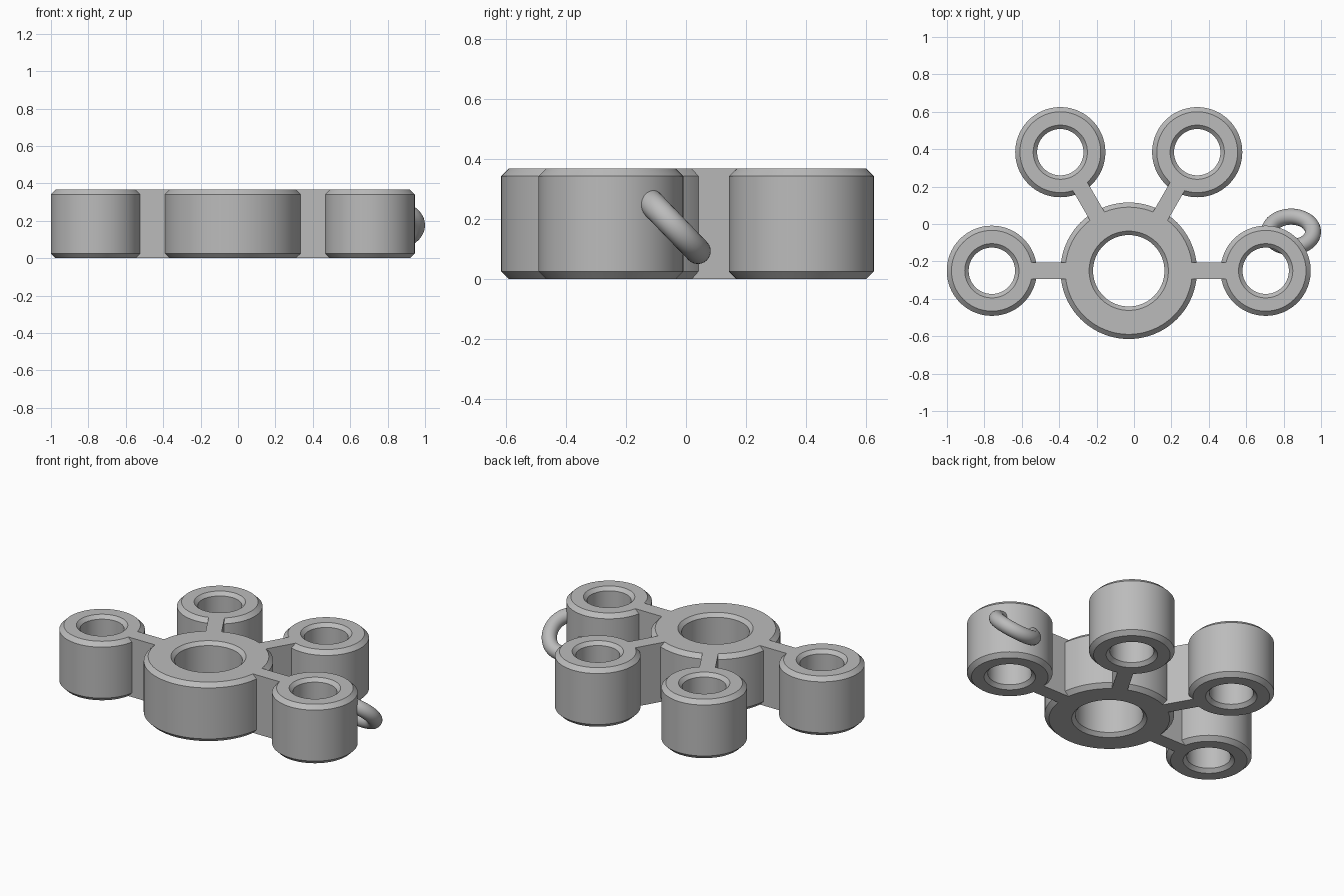
import bpy, bmesh
from math import cos, sin, pi, radians
from mathutils import Matrix, Vector

cube = bpy.data.objects.get("Cube")
if cube:
    bpy.data.objects.remove(cube, do_unlink=True)

HEIGHT = 0.367
CHAMFER = 0.025
HUB = Vector((-0.028, -0.25, 0))
HUB_RADIUS, CUP_RADIUS = 0.365, 0.241
ARM_REACH = 0.732
BAR_WIDTH = 0.09

grey = bpy.data.materials.new("plain grey")
grey.use_nodes = True
colour = (0.5, 0.5, 0.5, 1)
grey.diffuse_color = colour
grey.node_tree.nodes["Principled BSDF"].inputs["Base Color"].default_value = colour


def finish(name, bm, smooth=True):
    bmesh.ops.recalc_face_normals(bm, faces=bm.faces[:])
    mesh = bpy.data.meshes.new(name)
    bm.to_mesh(mesh)
    bm.free()
    mesh.materials.append(grey)
    obj = bpy.data.objects.new(name, mesh)
    bpy.context.collection.objects.link(obj)
    if smooth:
        bpy.ops.object.select_all(action="DESELECT")
        obj.select_set(True)
        bpy.context.view_layer.objects.active = obj
        bpy.ops.object.shade_smooth_by_angle(angle=radians(30))
    return obj


def lathe(name, profile, steps, matrix):
    """Spin a closed (radius, height) profile around z."""
    bm = bmesh.new()
    verts = [bm.verts.new((r, 0, z)) for r, z in profile]
    edges = [bm.edges.new((v, verts[i - 1])) for i, v in enumerate(verts)]
    bmesh.ops.spin(bm, geom=verts + edges, cent=(0, 0, 0), axis=(0, 0, 1),
                   angle=2 * pi, steps=steps, use_merge=True)
    bmesh.ops.remove_doubles(bm, verts=bm.verts[:], dist=1e-5)
    bm.transform(matrix)
    return finish(name, bm)


def bored_cylinder(name, centre, outer, bore):
    """Thick tube with chamfered rims outside and in the bore."""
    c, b, h = CHAMFER, 0.021, HEIGHT
    profile = [(outer - c, 0), (outer, c), (outer, h - c), (outer - c, h),
               (bore + b, h), (bore, h - b), (bore, b), (bore + b, 0)]
    lathe(name, profile, 80, Matrix.Translation(centre))


# Central hub
bored_cylinder("hub", HUB, HUB_RADIUS, 0.191)

# Four cups, each joined to the hub by a full-height bar
for side, angle in (("left", 0), ("back_left", 60), ("back_right", 120), ("right", 180)):
    a = radians(angle)
    direction = Vector((cos(a), sin(a), 0))
    bored_cylinder(side + "_cup", HUB + direction * ARM_REACH, CUP_RADIUS, 0.124)

    start = HUB_RADIUS - CHAMFER - 0.005
    end = ARM_REACH - CUP_RADIUS + CHAMFER + 0.005
    bm = bmesh.new()
    bmesh.ops.create_cube(bm, size=1)
    bm.transform(Matrix.Translation(HUB) @ Matrix.Rotation(a, 4, "Z")
                 @ Matrix.Translation(((start + end) / 2, 0, HEIGHT / 2))
                 @ Matrix.Diagonal((end - start, BAR_WIDTH, HEIGHT, 1)))
    finish(side + "_bar", bm, smooth=False)

# Tilted loop for hanging, sunk into the left cup
tube, count = 0.043, 24
circle = [(0.117 + tube * cos(2 * pi * i / count), tube * sin(2 * pi * i / count))
          for i in range(count)]
lathe("hanging_loop", circle, 64,
      Matrix.Translation((0.84, -0.042, 0.177)) @ Matrix.Rotation(radians(-46), 4, "X"))
